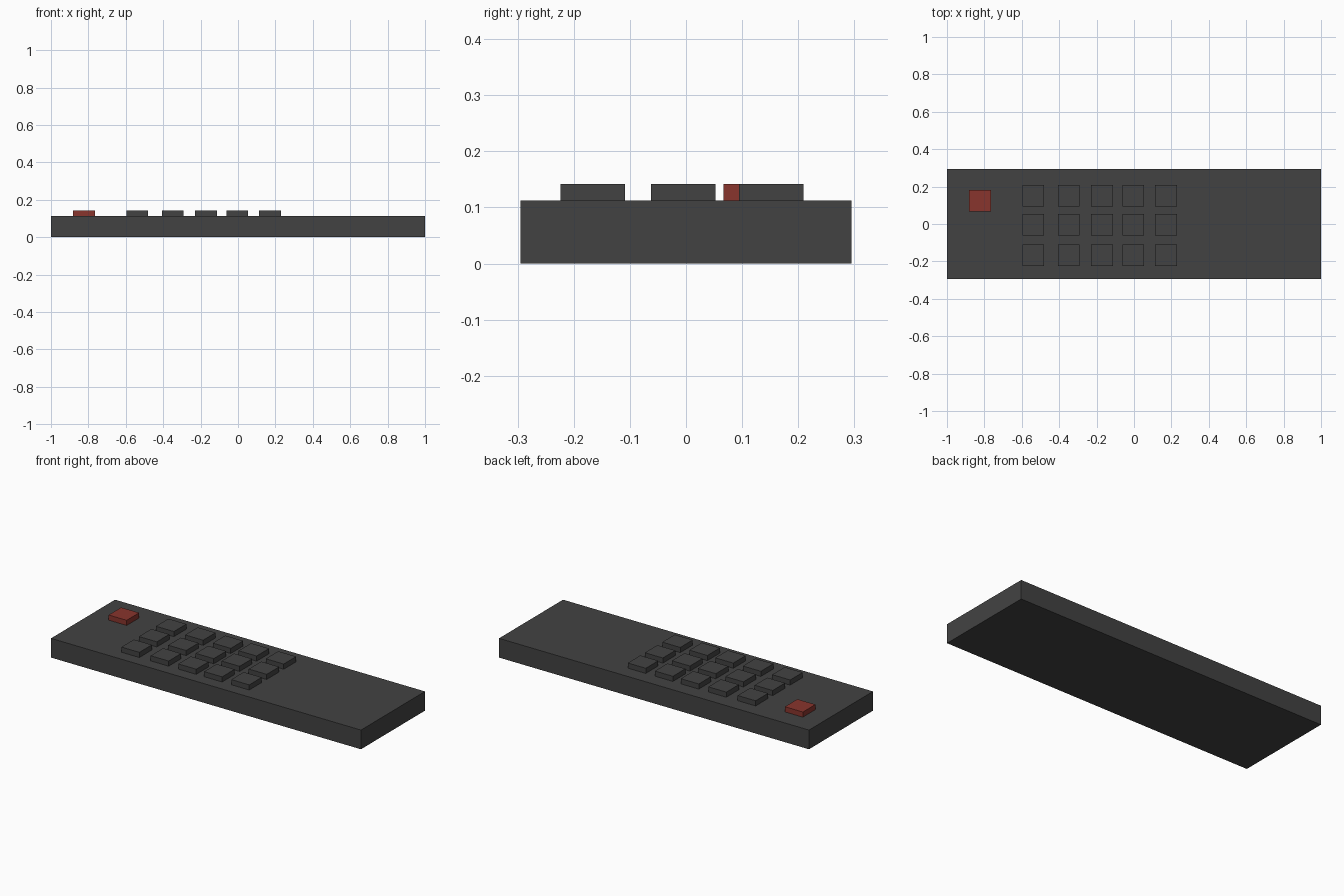
import bpy

cube = bpy.data.objects.get("Cube")
if cube:
    bpy.data.objects.remove(cube, do_unlink=True)


def make_material(name, rgb):
    mat = bpy.data.materials.new(name)
    mat.use_nodes = True
    colour = (*rgb, 1)
    mat.diffuse_color = colour
    mat.node_tree.nodes["Principled BSDF"].inputs["Base Color"].default_value = colour
    return mat


def box(name, x, y, bottom, size, mat):
    """Flat-sided block resting on the height 'bottom'."""
    bpy.ops.mesh.primitive_cube_add(size=1, location=(x, y, bottom + size[2] / 2))
    obj = bpy.context.object
    obj.name = name
    obj.scale = size
    bpy.ops.object.transform_apply(location=False, rotation=False, scale=True)
    obj.data.materials.append(mat)
    return obj


charcoal = make_material("charcoal plastic", (0.055, 0.055, 0.055))
red = make_material("red plastic", (0.25, 0.035, 0.026))

BODY = (2.0, 0.59, 0.112)
BUTTON = (0.116, 0.115, 0.03)
top = BODY[2]

# Handset body
box("body", 0, 0, 0, BODY, charcoal)

# Power button
box("power_button", -0.823, 0.124, top, BUTTON, red)

# Keypad: five columns of three keys
for column, x in enumerate((-0.538, -0.349, -0.171, -0.004, 0.171), 1):
    for row, y in enumerate((-0.166, -0.005, 0.152), 1):
        box(f"key_column_{column}_row_{row}", x, y, top, BUTTON, charcoal)
